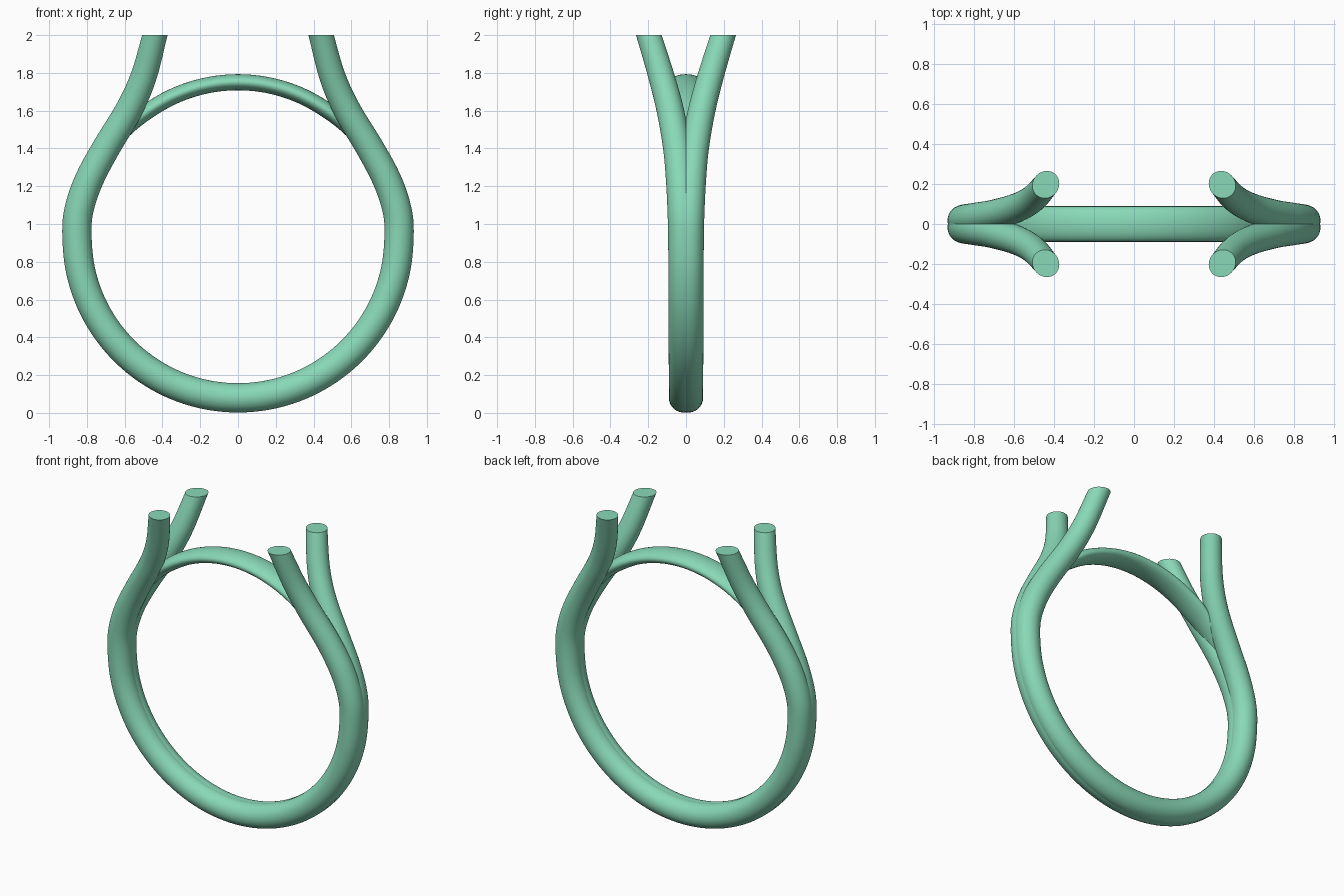
import bpy, bmesh, math
from mathutils import Vector

if "Cube" in bpy.data.objects:
    bpy.data.objects.remove(bpy.data.objects["Cube"])

CZ = 0.932      # height of the ring centre
SIDES = 40


def smooth_path(pts, steps):
    """Catmull-Rom interpolation of equal-length tuples."""
    out = []
    for i in range(len(pts) - 1):
        p = [Vector(pts[max(0, min(len(pts) - 1, i + k))]) for k in (-1, 0, 1, 2)]
        for s in range(steps):
            t = s / steps
            out.append(0.5 * (2 * p[1] + (p[2] - p[0]) * t
                              + (2 * p[0] - 5 * p[1] + 4 * p[2] - p[3]) * t ** 2
                              + (3 * p[1] - p[0] - 3 * p[2] + p[3]) * t ** 3))
    return out + [Vector(pts[-1])]


def sweep(name, path, cut=None):
    """Elliptical tube along (x, y, z, radial half size, sideways half size)."""
    bm = bmesh.new()
    pos = [Vector(p[:3]) for p in path]
    rings = []
    for i, p in enumerate(path):
        tan = (pos[min(i + 1, len(pos) - 1)] - pos[max(i - 1, 0)]).normalized()
        n = tan.cross(Vector((0, 1, 0))).normalized()
        b = n.cross(tan)
        rings.append([bm.verts.new(pos[i] + n * p[3] * math.cos(a) + b * p[4] * math.sin(a))
                      for a in (2 * math.pi * k / SIDES for k in range(SIDES))])
    for r, q in zip(rings, rings[1:]):
        for k in range(SIDES):
            j = (k + 1) % SIDES
            bm.faces.new((r[k], r[j], q[j], q[k]))
    if cut is not None:
        bmesh.ops.bisect_plane(bm, geom=bm.verts[:] + bm.edges[:] + bm.faces[:],
                               plane_co=(0, 0, cut), plane_no=(0, 0, 1), clear_outer=True)
    bmesh.ops.holes_fill(bm, edges=[e for e in bm.edges if e.is_boundary], sides=0)
    bmesh.ops.recalc_face_normals(bm, faces=bm.faces[:])
    me = bpy.data.meshes.new(name)
    bm.to_mesh(me)
    bm.free()
    ob = bpy.data.objects.new(name, me)
    bpy.context.collection.objects.link(ob)
    return ob


# Split shank: each half runs from one prong, round the bottom, to the other
prong = [(0.424, 0.218, 2.06, 0.064), (0.44, 0.197, 2.0, 0.065),
         (0.50, 0.130, 1.78, 0.069), (0.58, 0.083, 1.60, 0.072),
         (0.70, 0.047, 1.40, 0.074), (0.79, 0.030, 1.23, 0.076),
         (0.843, 0.021, 1.07, 0.077)]
prong = [(x, y, z, r, r) for x, y, z, r in prong]
arc = []
for d in range(0, 181, 12):
    a = math.radians(d)
    y = 0.013 + 0.004 * (1 - math.sin(a))
    arc.append((0.8525 * math.cos(a), y, CZ - 0.8525 * math.sin(a), 0.0775, 0.0775))
right_left = prong + arc + [(-p[0],) + p[1:] for p in reversed(prong)]


def shank(name, side):
    pts = [(p[0], p[1] * side) + p[2:] for p in right_left]
    return sweep(name, smooth_path(pts, 5), cut=2.0)


ring = shank("ring_shank", 1)
front = shank("front_half", -1)

# Thin bridge closing the ring under the prongs
bridge_path = []
for i in range(57):
    d = 35 + 110 * i / 56
    t = min(1, (min(d, 180 - d) - 35) / 20)
    a = math.radians(d)
    h = 0.03 + 0.0125 * t
    rad = 0.82 - 0.0015 * t
    bridge_path.append((rad * math.cos(a), 0, CZ + rad * math.sin(a), h, 0.06 + 0.027 * t))
bridge = sweep("bridge", bridge_path)

# Fuse everything into one solid
bpy.context.view_layer.objects.active = ring
ring.select_set(True)
for part in (front, bridge):
    m = ring.modifiers.new("union", 'BOOLEAN')
    m.operation = 'UNION'
    m.solver = 'EXACT'
    m.object = part
    bpy.ops.object.modifier_apply(modifier=m.name)
    bpy.data.objects.remove(part)

mat = bpy.data.materials.new("green")
mat.diffuse_color = (0.25, 0.69, 0.48, 1)
mat.use_nodes = True
mat.node_tree.nodes["Principled BSDF"].inputs["Base Color"].default_value = mat.diffuse_color
ring.data.materials.clear()
ring.data.materials.append(mat)
bpy.ops.object.shade_smooth_by_angle(angle=math.radians(40))
